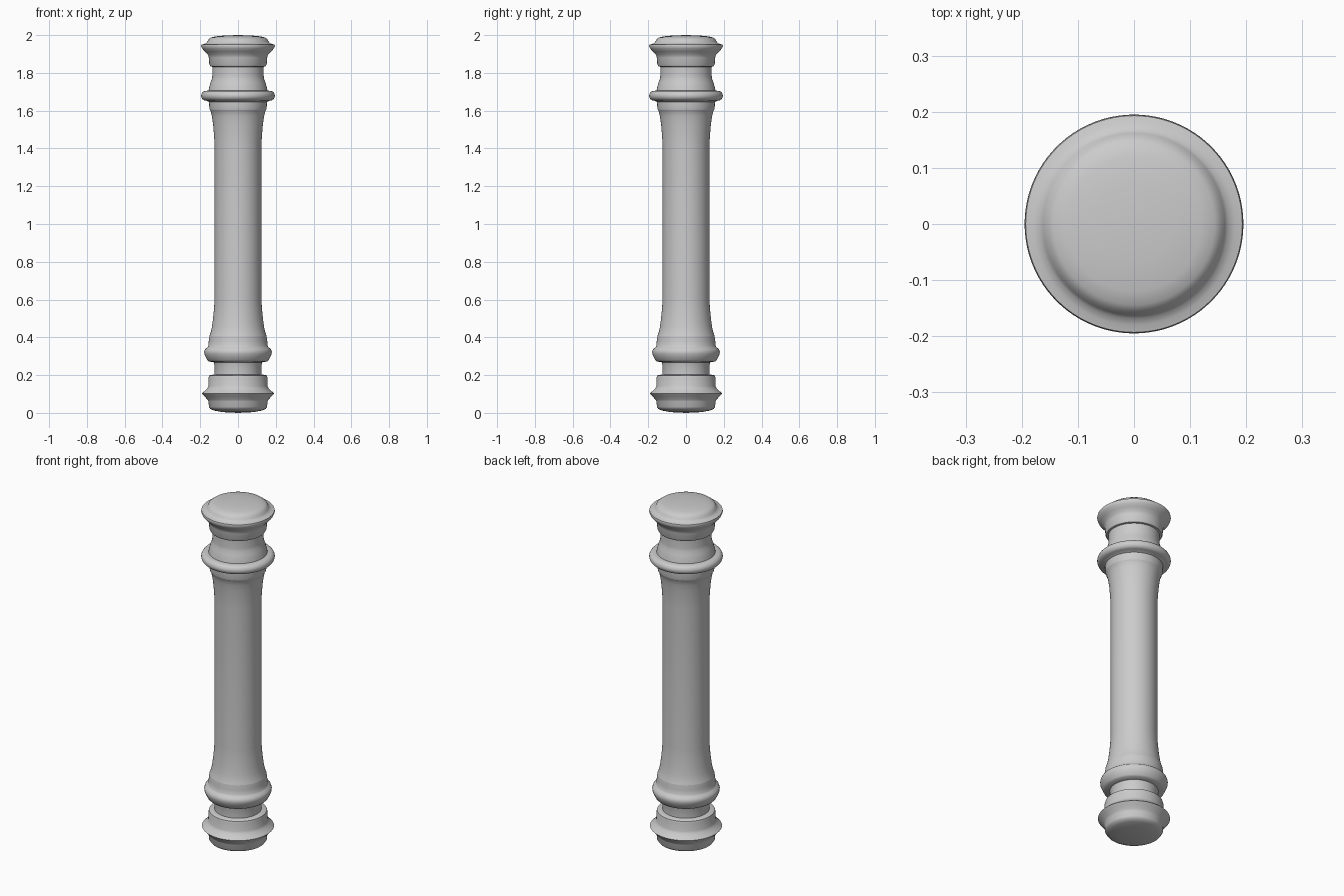
import bpy, bmesh, math

SEGMENTS = 96


def lathe(name, profile):
    """Revolve a list of (radius, height) points around z."""
    bm = bmesh.new()
    verts = [bm.verts.new((r, 0, z)) for r, z in profile]
    edges = [bm.edges.new(pair) for pair in zip(verts, verts[1:])]
    bmesh.ops.spin(bm, geom=verts + edges, cent=(0, 0, 0), axis=(0, 0, 1),
                   angle=math.tau, steps=SEGMENTS, use_duplicate=False)
    bmesh.ops.remove_doubles(bm, verts=bm.verts, dist=1e-5)
    bmesh.ops.recalc_face_normals(bm, faces=bm.faces)
    mesh = bpy.data.meshes.new(name)
    bm.to_mesh(mesh)
    bm.free()
    # make sure the open lathed shells face outward
    if sum(p.normal.x * p.center.x + p.normal.y * p.center.y
           for p in mesh.polygons) < 0:
        mesh.flip_normals()
    obj = bpy.data.objects.new(name, mesh)
    bpy.context.collection.objects.link(obj)
    bpy.ops.object.select_all(action='DESELECT')
    obj.select_set(True)
    bpy.context.view_layer.objects.active = obj
    bpy.ops.object.shade_smooth_by_angle(angle=math.radians(42))
    return obj


def bead(radius, z, size, steps=10):
    """Half-round moulding profile bulging outward."""
    return [(radius + size * math.cos(a), z + size * math.sin(a))
            for a in (-math.pi / 2 + math.pi * i / steps
                      for i in range(steps + 1))]


# Foot with pointed flange, neck and lower ring
lathe("base", [
    (0, 0), (0.08, 0.004), (0.125, 0.012), (0.146, 0.02), (0.154, 0.032),
    (0.156, 0.06), (0.162, 0.071), (0.178, 0.088), (0.191, 0.103),
    (0.178, 0.115), (0.163, 0.129), (0.157, 0.142), (0.156, 0.185),
    (0.153, 0.197), (0.145, 0.201), (0.124, 0.203), (0.124, 0.25), (0.129, 0.268),
    (0.155, 0.272), (0.163, 0.279), (0.172, 0.298), (0.178, 0.312),
    (0.179, 0.325), (0.174, 0.338), (0.163, 0.346), (0.157, 0.354),
    (0.155, 0.38), (0.151, 0.408)])

# Long shaft flaring gently at both ends
lathe("shaft", [
    (0.151, 0.408), (0.144, 0.428), (0.138, 0.455), (0.132, 0.5),
    (0.127, 0.55), (0.124, 0.6), (0.124, 1.42), (0.127, 1.47),
    (0.132, 1.53), (0.138, 1.57), (0.144, 1.595), (0.149, 1.603)])

# Upper ring, neck, flared rim and domed cap
lathe("capital", [(0.149, 1.603), (0.152, 1.615), (0.153, 1.645)]
      + bead(0.169, 1.679, 0.026)
      + [(0.156, 1.706), (0.152, 1.725), (0.145, 1.75), (0.138, 1.768),
         (0.136, 1.785), (0.136, 1.832), (0.146, 1.834), (0.152, 1.845),
         (0.154, 1.88), (0.159, 1.896), (0.175, 1.912), (0.189, 1.928),
         (0.195, 1.942), (0.193, 1.95), (0.18, 1.953), (0.168, 1.958),
         (0.162, 1.966), (0.156, 1.978), (0.144, 1.987), (0.12, 1.993),
         (0.07, 1.998), (0, 2.0)])
